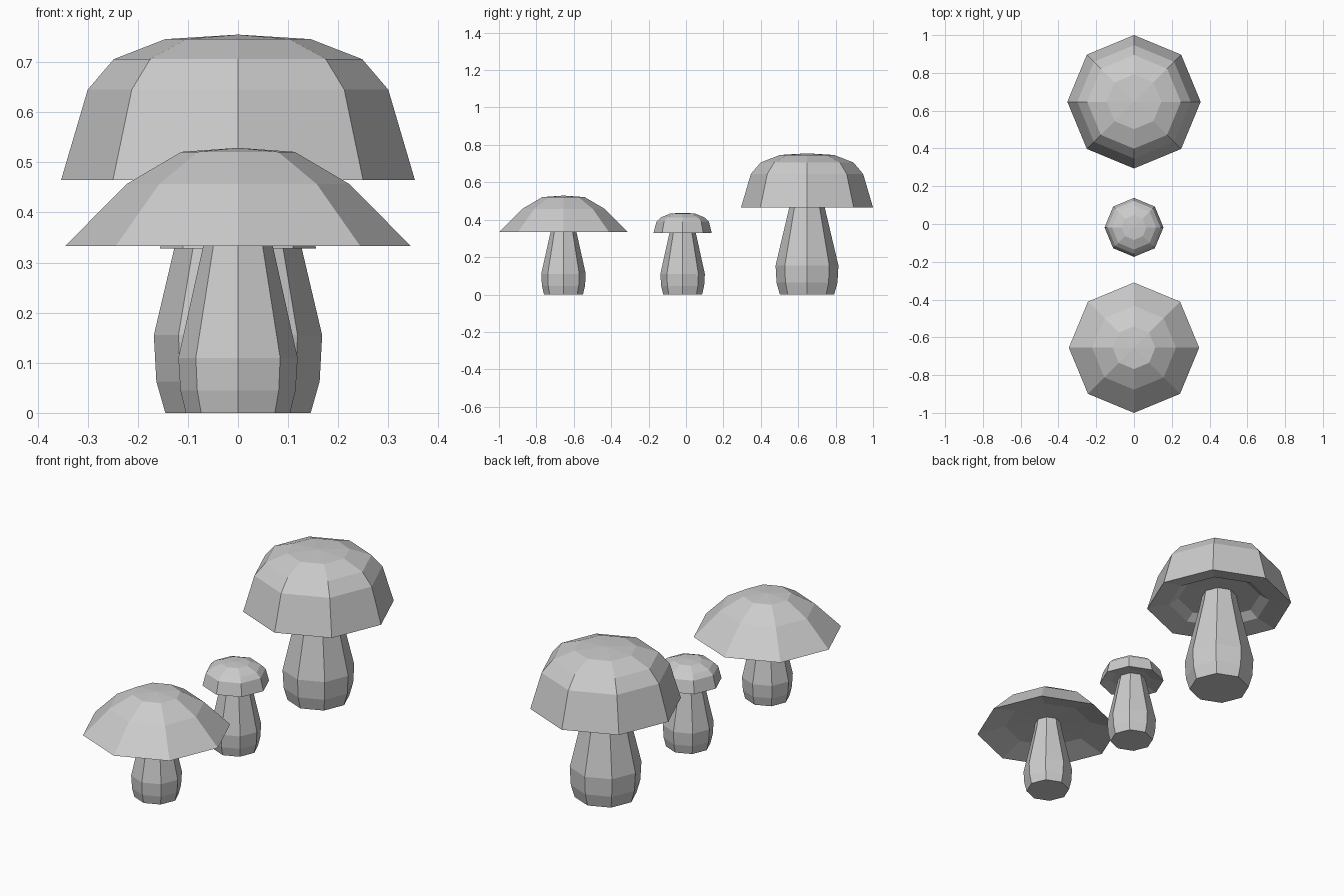
import bpy, bmesh
from math import cos, sin, pi

if "Cube" in bpy.data.objects:
    bpy.data.objects.remove(bpy.data.objects["Cube"])

SIDES = 8


def lathe(name, y, profile):
    """Turn (radius, z) points into a closed eight-sided solid; radius 0 is a pole."""
    bm = bmesh.new()
    rings = []
    for r, z in profile:
        if r == 0:
            rings.append([bm.verts.new((0, y, z))])
        else:
            rings.append([bm.verts.new((r * cos(2 * pi * i / SIDES),
                                        y + r * sin(2 * pi * i / SIDES), z))
                          for i in range(SIDES)])
    for a, b in zip(rings, rings[1:]):
        for i in range(SIDES):
            j = (i + 1) % SIDES
            if len(a) == 1:
                bm.faces.new((a[0], b[j], b[i]))
            elif len(b) == 1:
                bm.faces.new((a[i], a[j], b[0]))
            else:
                bm.faces.new((a[i], a[j], b[j], b[i]))
    bmesh.ops.recalc_face_normals(bm, faces=bm.faces)
    mesh = bpy.data.meshes.new(name)
    bm.to_mesh(mesh)
    bm.free()
    obj = bpy.data.objects.new(name, mesh)
    bpy.context.collection.objects.link(obj)
    return obj


def mushroom(name, y, stem, cap):
    lathe(name + "_stem", y, [(0, 0)] + stem + [(0, stem[-1][1])])
    lathe(name + "_cap", y, cap)


small_stem = [(0.104, 0), (0.115, 0.045), (0.119, 0.11), (0.068, 0.34)]

# Wide flat mushroom: cap profile runs from the hollow underside to the apex
mushroom("flat_mushroom", -0.655, small_stem + [(0.062, 0.385)],
         [(0, 0.38), (0.21, 0.37), (0.345, 0.333),
          (0.222, 0.457), (0.113, 0.521), (0, 0.529)])

# Small button mushroom
mushroom("button_mushroom", -0.018, small_stem + [(0.065, 0.36)],
         [(0, 0.345), (0.10, 0.34), (0.156, 0.328),
          (0.14, 0.39), (0.117, 0.412), (0.066, 0.433), (0, 0.437)])

# Tall domed mushroom
mushroom("tall_mushroom", 0.647,
         [(0.145, 0), (0.163, 0.063), (0.168, 0.155), (0.095, 0.465), (0.083, 0.53)],
         [(0, 0.52), (0.20, 0.515), (0.245, 0.485), (0.353, 0.465),
          (0.30, 0.645), (0.248, 0.706), (0.145, 0.746), (0, 0.755)])
